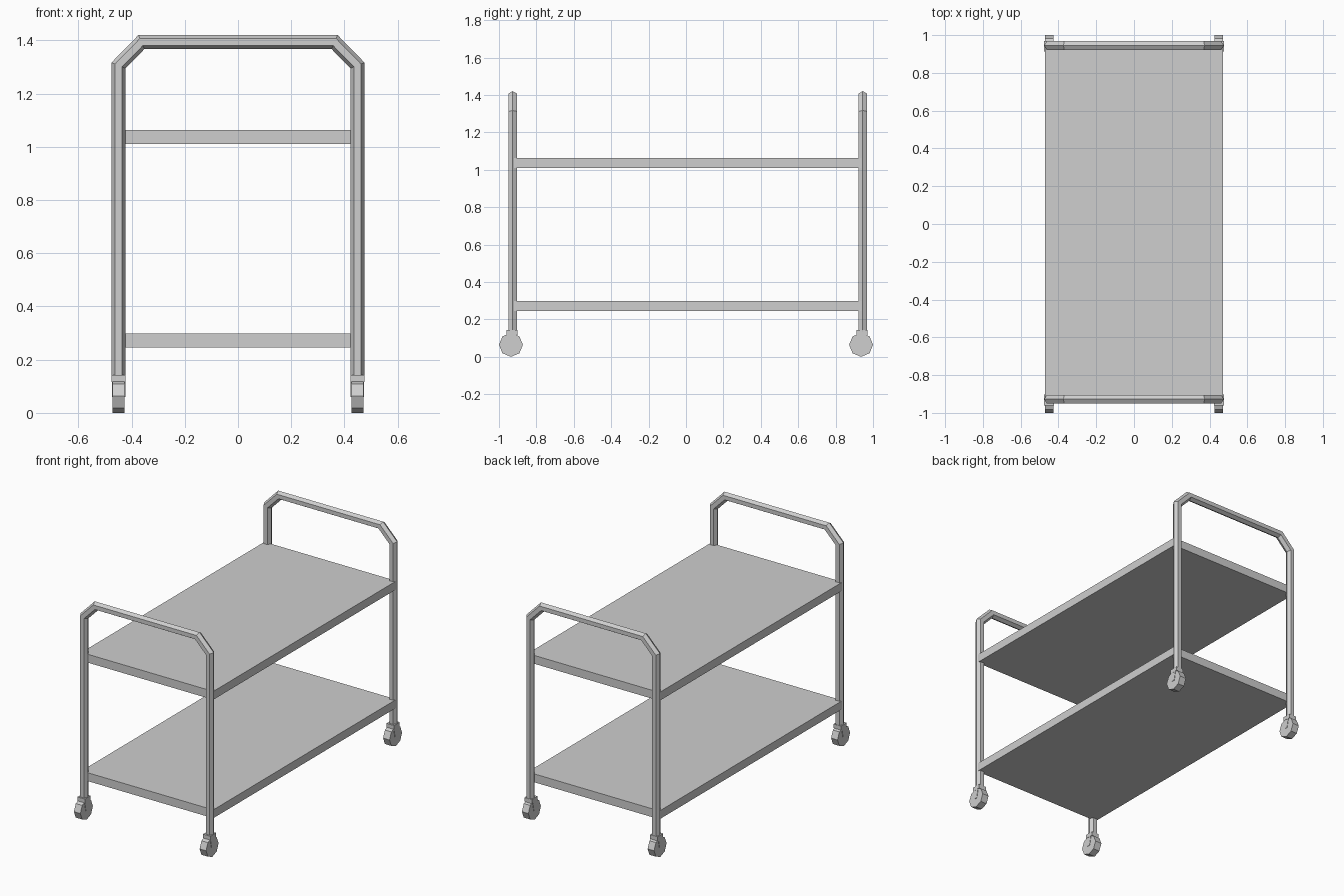
import bpy
import bmesh
from math import cos, sin, pi
from mathutils import Vector

cube = bpy.data.objects.get("Cube")
if cube:
    bpy.data.objects.remove(cube, do_unlink=True)

# Single painted metal colour
grey = bpy.data.materials.new("grey metal")
grey.use_nodes = True
colour = (0.62, 0.62, 0.62, 1)
grey.diffuse_color = colour
grey.node_tree.nodes["Principled BSDF"].inputs["Base Color"].default_value = colour

LEG_X, LEG_Y, SHIFT_Y = 0.449, 0.936, 0.009
TUBE_R, WHEEL_R = 0.0265, 0.064


def finish(name, bm):
    bmesh.ops.recalc_face_normals(bm, faces=bm.faces)
    mesh = bpy.data.meshes.new(name)
    bm.to_mesh(mesh)
    bm.free()
    mesh.materials.append(grey)
    obj = bpy.data.objects.new(name, mesh)
    bpy.context.collection.objects.link(obj)


def loft(name, rings):
    """Skin a list of equal point rings and cap both ends."""
    bm = bmesh.new()
    loops = [[bm.verts.new(p) for p in ring] for ring in rings]
    n = len(loops[0])
    for a, b in zip(loops, loops[1:]):
        for i in range(n):
            j = (i + 1) % n
            bm.faces.new((a[i], a[j], b[j], b[i]))
    bm.faces.new(loops[0])
    bm.faces.new(loops[-1])
    finish(name, bm)


def box(name, centre, size):
    rings = []
    for sz in (-0.5, 0.5):
        rings.append([Vector(centre) + Vector((sx * size[0], sy * size[1], sz * size[2]))
                      for sx, sy in ((-0.5, -0.5), (0.5, -0.5), (0.5, 0.5), (-0.5, 0.5))])
    loft(name, rings)


def prism_x(name, x, width, outline):
    """Extrude a y-z outline along x."""
    loft(name, [[(x + s * width / 2, y, z) for y, z in outline] for s in (-1, 1)])


def hex_tube(name, path, y):
    """Sweep a hexagon along an x-z path with mitred corners."""
    pts = [Vector((x, 0, z)) for x, z in path]
    rings = []
    for i, p in enumerate(pts):
        d_in = (p - pts[i - 1]).normalized() if i else None
        d_out = (pts[i + 1] - p).normalized() if i < len(pts) - 1 else d_in
        d_in = d_in or d_out
        tangent = (d_in + d_out).normalized()
        side = Vector((-tangent.z, 0, tangent.x)) / tangent.dot(d_in)
        rings.append([p + Vector((0, y, 0)) + TUBE_R * (cos(k * pi / 3) * side
                      + sin(k * pi / 3) * Vector((0, 1, 0))) for k in range(6)])
    loft(name, rings)


# Shelves
for name, z in (("lower_shelf", 0.272), ("upper_shelf", 1.037)):
    box(name, (0, SHIFT_Y, z), (0.942, 1.868, 0.054))

# Leg frames with chamfered handles
half = [(-LEG_X, 0.135), (-LEG_X, 1.306), (-0.363, 1.394)]
frame_path = half + [(-x, z) for x, z in reversed(half)]
for end, s in (("front", -1), ("back", 1)):
    leg_y = SHIFT_Y + s * LEG_Y
    hex_tube(end + "_frame", frame_path, leg_y)

    # Casters: mounting cap, fork arms, octagonal wheel
    wheel_y = s * 0.936
    for side, x in (("left", LEG_X), ("right", -LEG_X)):
        tag = end + "_" + side
        box(tag + "_caster_cap", (x, leg_y - 0.004, 0.13), (0.053, 0.058, 0.026))
        prism_x(tag + "_wheel", x, 0.046,
                [(wheel_y + WHEEL_R * cos(k * pi / 4), WHEEL_R + WHEEL_R * sin(k * pi / 4))
                 for k in range(8)])
        for arm, ax in (("inner", -1), ("outer", 1)):
            prism_x(tag + "_fork_" + arm, x + ax * 0.0235, 0.004,
                    [(wheel_y - 0.022, 0.12), (wheel_y + 0.022, 0.12),
                     (wheel_y + 0.01, WHEEL_R - 0.005), (wheel_y - 0.01, WHEEL_R - 0.005)])
